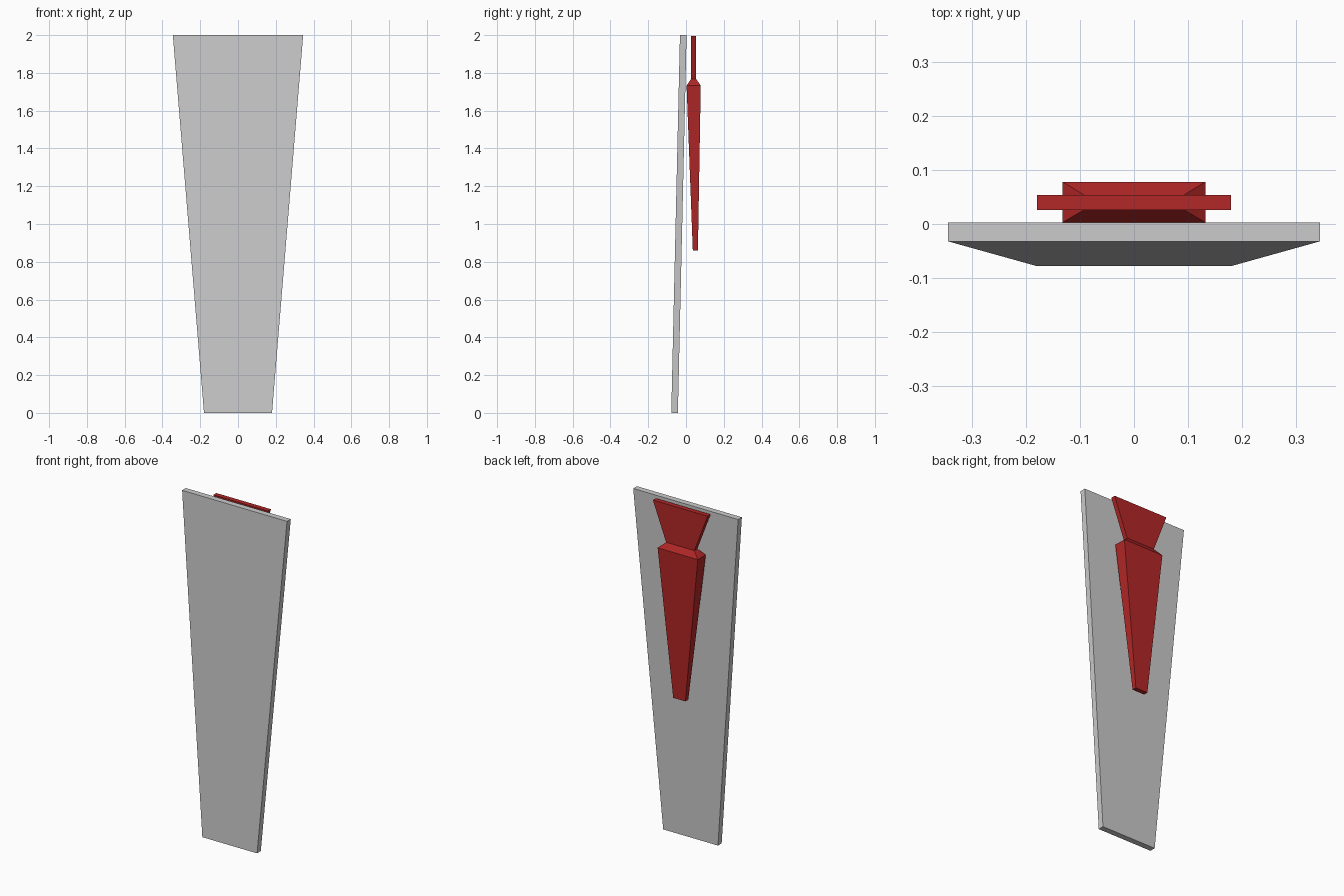
import bpy, bmesh

if "Cube" in bpy.data.objects:
    bpy.data.objects.remove(bpy.data.objects["Cube"])


def loft(name, sections, color=None):
    """Skin a stack of rectangles: (z, half_width, y_front, y_back)."""
    bm = bmesh.new()
    rings = []
    for z, w, y0, y1 in sections:
        rings.append([bm.verts.new(p) for p in
                      ((-w, y0, z), (w, y0, z), (w, y1, z), (-w, y1, z))])
    for a, b in zip(rings, rings[1:]):
        for i in range(4):
            j = (i + 1) % 4
            bm.faces.new((a[i], a[j], b[j], b[i]))
    bm.faces.new(rings[0][::-1])
    bm.faces.new(rings[-1])
    bmesh.ops.recalc_face_normals(bm, faces=bm.faces)
    mesh = bpy.data.meshes.new(name)
    bm.to_mesh(mesh)
    bm.free()
    obj = bpy.data.objects.new(name, mesh)
    bpy.context.collection.objects.link(obj)
    if color:
        mat = bpy.data.materials.new(name + "_red")
        mat.diffuse_color = color
        mat.use_nodes = True
        mat.node_tree.nodes["Principled BSDF"].inputs["Base Color"].default_value = mat.diffuse_color
        mesh.materials.append(mat)
    return obj


# Leaning tapered board
loft("tapered_panel", [(0, 0.18, -0.078, -0.043),
                       (2, 0.345, -0.032, 0.003)])

# Red tie hanging behind it: blade, knot shoulder, narrow neck, flared top
loft("red_wedge", [(0.86, 0.04, 0.036, 0.063),
                   (1.733, 0.132, 0.003, 0.078),
                   (1.767, 0.093, 0.026, 0.054),
                   (1.995, 0.18, 0.026, 0.054)],
     (0.45, 0.02, 0.02, 1))
